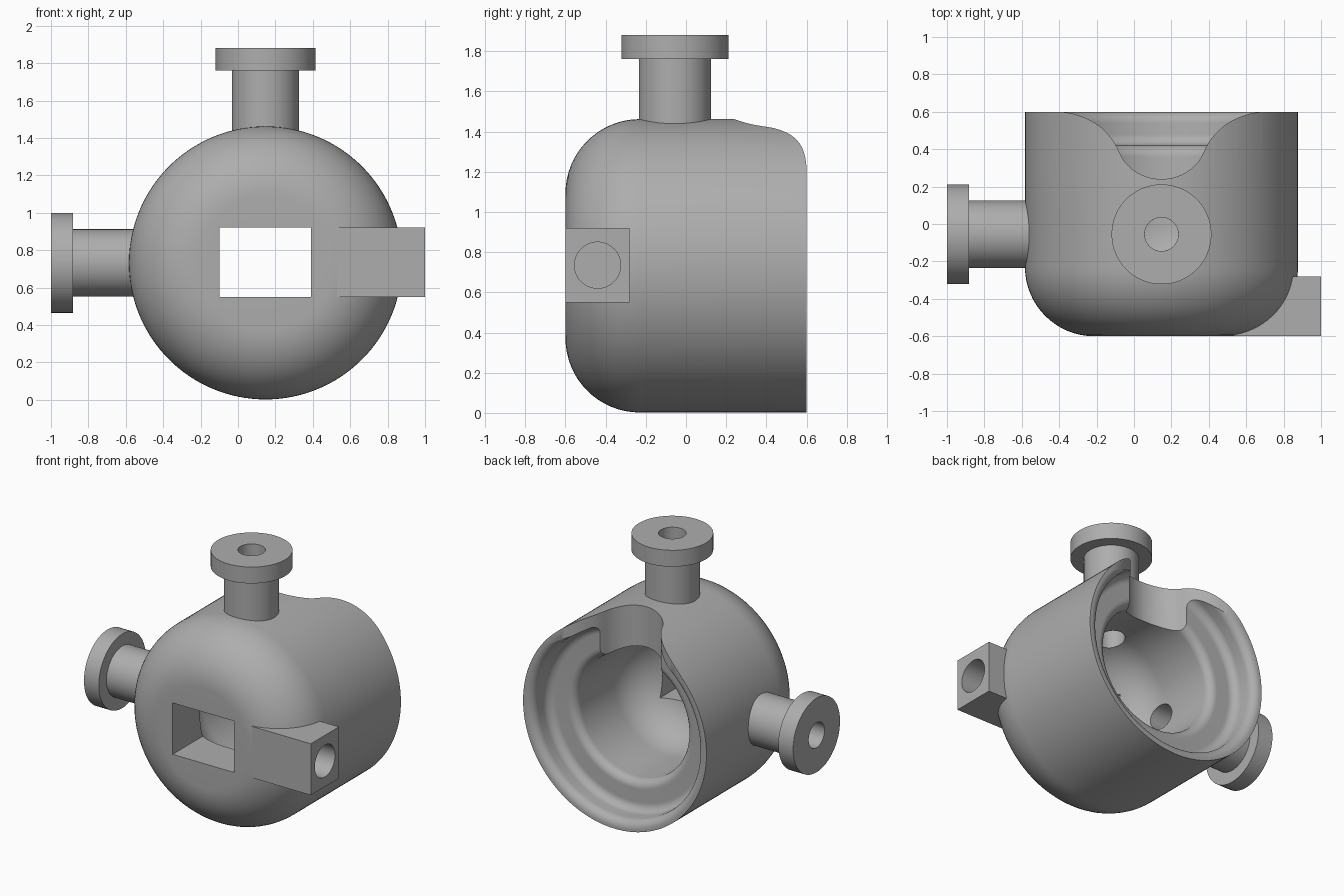
import bpy, bmesh, math
from mathutils import Matrix, Vector

if "Cube" in bpy.data.objects:
    bpy.data.objects.remove(bpy.data.objects["Cube"], do_unlink=True)

CX, CZ = 0.147, 0.732          # main axis of the housing
PORT_Y = -0.055                # both ports sit on this plane
HOLE_Y = -0.44                 # pin hole through the lug
BORE = 0.09

grey = bpy.data.materials.new("plain_grey")
grey.use_nodes = True
colour = (0.42, 0.42, 0.42, 1)
grey.diffuse_color = colour
grey.node_tree.nodes["Principled BSDF"].inputs["Base Color"].default_value = colour


def finish(bm, name, place=Matrix()):
    bmesh.ops.recalc_face_normals(bm, faces=bm.faces)
    mesh = bpy.data.meshes.new(name)
    bm.to_mesh(mesh)
    bm.free()
    mesh.transform(place)
    mesh.materials.append(grey)
    ob = bpy.data.objects.new(name, mesh)
    bpy.context.collection.objects.link(ob)
    return ob


def aim(origin, direction):
    turn = Vector(direction).to_track_quat('Z', 'Y').to_matrix().to_4x4()
    return Matrix.Translation(origin) @ turn


def lathe(name, profile, place, steps=96):
    """Spin a closed (radius, height) loop about local z."""
    bm = bmesh.new()
    verts = [bm.verts.new((r, 0, h)) for r, h in profile]
    edges = [bm.edges.new((a, b)) for a, b in zip(verts, verts[1:] + verts[:1])]
    bmesh.ops.spin(bm, geom=verts + edges, cent=(0, 0, 0), axis=(0, 0, 1),
                   angle=math.tau, steps=steps, use_merge=True)
    bmesh.ops.remove_doubles(bm, verts=bm.verts, dist=1e-5)
    return finish(bm, name, place)


def box(name, low, high):
    bm = bmesh.new()
    bmesh.ops.create_cube(bm, size=1)
    low, high = Vector(low), Vector(high)
    for v in bm.verts:
        v.co = (low + high) / 2 + v.co * (high - low)
    return finish(bm, name)


def rod(name, radius, length, place):
    bm = bmesh.new()
    bmesh.ops.create_cone(bm, cap_ends=True, segments=48, radius1=radius,
                          radius2=radius, depth=length)
    bmesh.ops.translate(bm, verts=bm.verts, vec=(0, 0, length / 2))
    return finish(bm, name, place)


def prism(name, outline, z0, z1):
    bm = bmesh.new()
    face = bm.faces.new([bm.verts.new((x, y, z0)) for x, y in outline])
    top = bmesh.ops.extrude_face_region(bm, geom=[face])["geom"]
    bmesh.ops.translate(bm, vec=(0, 0, z1 - z0),
                        verts=[g for g in top if isinstance(g, bmesh.types.BMVert)])
    return finish(bm, name)


def arc(cx, cy, radius, start, end, steps=12):
    angles = [math.radians(start + (end - start) * i / steps) for i in range(steps + 1)]
    return [(cx + radius * math.cos(a), cy + radius * math.sin(a)) for a in angles]


def cut(ob, cutters):
    bpy.context.view_layer.objects.active = ob
    for c in cutters:
        mod = ob.modifiers.new("cut", 'BOOLEAN')
        mod.operation, mod.solver, mod.object = 'DIFFERENCE', 'EXACT', c
        bpy.ops.object.modifier_apply(modifier=mod.name)


def smooth(ob):
    bpy.ops.object.select_all(action='DESELECT')
    ob.select_set(True)
    bpy.context.view_layer.objects.active = ob
    bpy.ops.object.shade_smooth_by_angle(angle=math.radians(32))


# Housing: rounded front, hollow cup, coved rim and inner ledge at the back
R, FILLET, INNER, COVE = 0.73, 0.37, 0.44, 0.30
shell = [(0, -0.6)]
shell += arc(R - FILLET, -0.6 + FILLET, FILLET, -90, 0, 16)
shell += [(R, 0.6)]
shell += arc(0.715, 0.54, 0.06, 90, 180, 8)
shell += arc(0.595, 0.48, 0.06, 0, -90, 8)
shell += arc(0.50, 0.36, 0.06, 90, 180, 8)
shell += arc(INNER - COVE, -0.31 + COVE, COVE, 0, -90, 14)
shell += [(0, -0.31)]
housing = lathe("housing", shell, aim((CX, 0, CZ), (0, 1, 0)), 128)

# Rear notch outline: small arc at the bottom flowing into large flared arcs
half = arc(0, 0.48, 0.24, -90, -20, 14)
px, py = half[-1]
flare = 0.36
cx, cy = px + flare * math.cos(math.radians(20)), py - flare * math.sin(math.radians(20))
half += arc(cx, cy, flare, 160, 100, 14)
half = [(x, 0.24 + (y - 0.24) * 0.36 / (cy + flare - 0.24)) for x, y in half]
half += [(0.58, 0.605), (0.58, 0.9)]
outline = [(CX + x, y) for x, y in half] + [(CX - x, y) for x, y in reversed(half[1:])]

# Cutters
pin = rod("pin_hole_cutter", 0.115, 0.9, aim((0.2, HOLE_Y, 0.735), (1, 0, 0)))
cutters = [
    prism("notch_cutter", outline, CZ, 1.7),
    box("window_cutter", (-0.1, -0.8, 0.55), (0.39, 0, 0.92)),
    rod("top_bore_cutter", BORE, 0.8, aim((CX, PORT_Y, 0.95), (0, 0, 1))),
    rod("side_bore_cutter", BORE, 0.8, aim((-0.1, PORT_Y, CZ), (-1, 0, 0))),
    pin,
]
cut(housing, cutters)

# Hinge lug with its pin hole
lug = box("hinge_lug", (0.53, -0.6, 0.55), (1.0, -0.28, 0.92))
cut(lug, [pin])

# Flanged ports, heights measured from the main axis
port = [(BORE, 0.6), (0.18, 0.6), (0.18, 1.03), (0.267, 1.03), (0.267, 1.148), (BORE, 1.148)]
top_port = lathe("top_port", port, aim((CX, PORT_Y, CZ), (0, 0, 1)), 64)
side_port = lathe("side_port", port, aim((CX, PORT_Y, CZ), (-1, 0, 0)), 64)

for ob in (housing, lug, top_port, side_port):
    smooth(ob)
for c in cutters:
    bpy.data.objects.remove(c, do_unlink=True)
